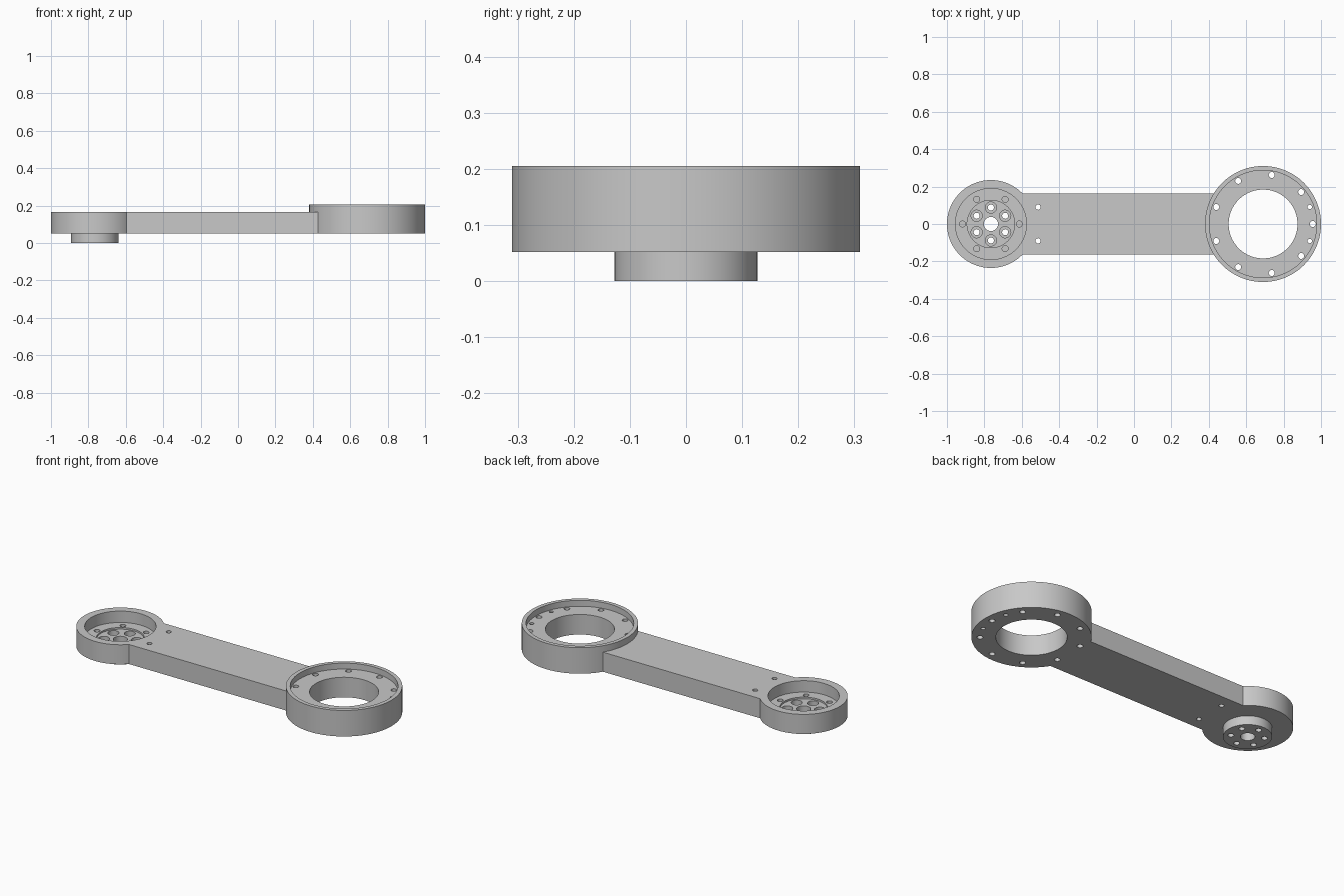
import bpy
import bmesh
from math import cos, sin, radians
from mathutils import Matrix

cube = bpy.data.objects.get("Cube")
if cube:
    bpy.data.objects.remove(cube, do_unlink=True)

grey = bpy.data.materials.new("light_grey")
grey.use_nodes = True
COLOUR = (0.58, 0.58, 0.58, 1)
grey.diffuse_color = COLOUR
grey.node_tree.nodes["Principled BSDF"].inputs["Base Color"].default_value = COLOUR

SMALL_X, BIG_X = -0.765, 0.69      # axes of the two round ends
BASE, ARM_TOP, RING_TOP = 0.052, 0.167, 0.205


def finish(name, bm):
    mesh = bpy.data.meshes.new(name)
    bm.to_mesh(mesh)
    bm.free()
    mesh.materials.append(grey)
    obj = bpy.data.objects.new(name, mesh)
    bpy.context.collection.objects.link(obj)
    return obj


def cylinders(name, centres, radius, z0, z1, segments=32):
    """One object holding an upright cylinder at every centre."""
    bm = bmesh.new()
    for x, y in centres:
        bmesh.ops.create_cone(bm, cap_ends=True, segments=segments,
                              radius1=radius, radius2=radius, depth=z1 - z0,
                              matrix=Matrix.Translation((x, y, (z0 + z1) / 2)))
    return finish(name, bm)


def circle(cx, radius, angles):
    return [(cx + radius * cos(radians(a)), radius * sin(radians(a))) for a in angles]


def combine(target, other, operation):
    mod = target.modifiers.new(operation, "BOOLEAN")
    mod.operation = operation
    mod.solver = "EXACT"
    mod.object = other
    bpy.context.view_layer.objects.active = target
    bpy.ops.object.modifier_apply(modifier=mod.name)
    bpy.data.objects.remove(other, do_unlink=True)


# Solid link: bar, two round ends and the hub underneath
bm = bmesh.new()
bmesh.ops.create_cube(bm, size=1)
x0, x1 = -0.63, 0.45
bmesh.ops.scale(bm, verts=bm.verts, vec=(x1 - x0, 0.326, ARM_TOP - BASE))
bmesh.ops.translate(bm, verts=bm.verts, vec=((x0 + x1) / 2, 0, (BASE + ARM_TOP) / 2))
link = finish("arm_link", bm)

small, big = [(SMALL_X, 0)], [(BIG_X, 0)]
combine(link, cylinders("small_end", small, 0.235, BASE, ARM_TOP, 96), "UNION")
combine(link, cylinders("large_end", big, 0.31, BASE, RING_TOP, 128), "UNION")
combine(link, cylinders("hub", small, 0.127, 0, 0.08, 64), "UNION")

# Recesses, bores and bolt holes
sixths = range(0, 360, 60)
inner_bolts = circle(SMALL_X, 0.088, [a + 30 for a in sixths])
cutters = [
    ("small_recess", small, 0.19, 0.1, 0.3, 96),
    ("small_step", small, 0.127, 0.09, 0.3, 64),
    ("hub_bore", small, 0.038, -0.1, 0.3, 32),
    ("hub_counterbores", inner_bolts, 0.03, 0.035, 0.12, 32),
    ("hub_bolt_holes", inner_bolts, 0.016, -0.1, 0.12, 24),
    ("blind_holes", circle(SMALL_X, 0.152, sixths), 0.016, 0.066, 0.12, 24),
    ("bar_holes", [(-0.513, -0.09), (-0.513, 0.09)], 0.014, 0, 0.3, 24),
    ("large_recess", big, 0.287, 0.17, 0.3, 128),
    ("large_bore", big, 0.184, 0, 0.3, 96),
    ("ring_holes", circle(BIG_X, 0.266, range(0, 360, 40)), 0.016, 0, 0.19, 24),
    ("pin_holes", circle(BIG_X, 0.266, (-20, 20)), 0.012, 0, 0.19, 24),
]
for spec in cutters:
    combine(link, cylinders(*spec), "DIFFERENCE")

# Smooth round walls, crisp rims
bpy.ops.object.select_all(action="DESELECT")
link.select_set(True)
bpy.context.view_layer.objects.active = link
bpy.ops.object.shade_smooth_by_angle(angle=radians(30))
